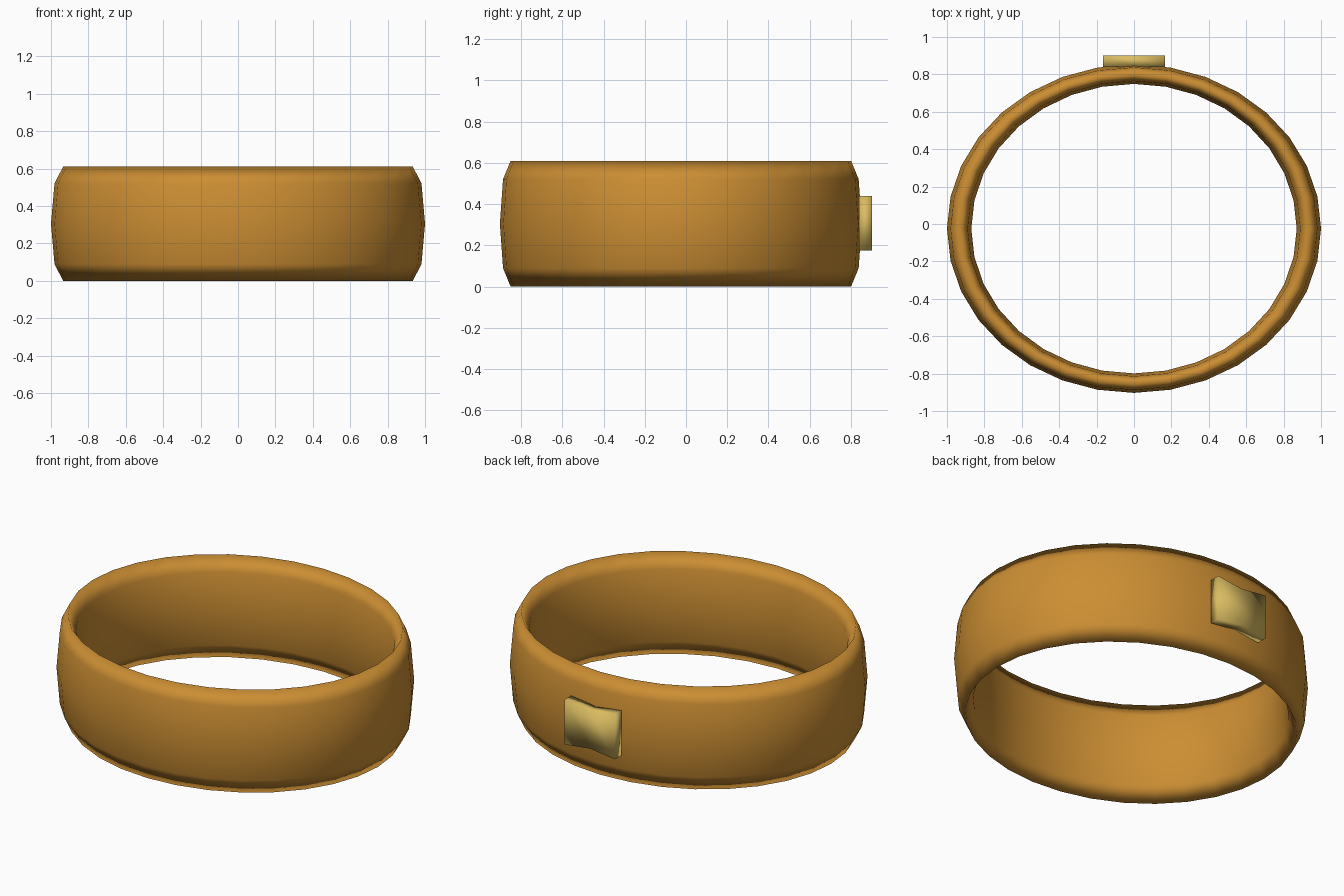
import bpy, bmesh, math

if "Cube" in bpy.data.objects:
    bpy.data.objects.remove(bpy.data.objects["Cube"])


def material(name, rgb):
    m = bpy.data.materials.new(name)
    m.diffuse_color = (*rgb, 1.0)
    m.use_nodes = True
    m.node_tree.nodes["Principled BSDF"].inputs["Base Color"].default_value = m.diffuse_color
    return m


def add_object(name, bm, mat):
    bmesh.ops.recalc_face_normals(bm, faces=bm.faces[:])
    for f in bm.faces:
        f.smooth = True
    mesh = bpy.data.meshes.new(name)
    bm.to_mesh(mesh)
    bm.free()
    mesh.materials.append(mat)
    ob = bpy.data.objects.new(name, mesh)
    bpy.context.collection.objects.link(ob)
    return ob


amber = material("amber_band", (0.60, 0.27, 0.033))
gold = material("pale_gold", (0.70, 0.50, 0.12))

# Band: octagonal cross-section stretched tall, swept round an oval
SEG, SIDES = 32, 8
bm = bmesh.new()
rings = []
for i in range(SEG):
    a = 2 * math.pi * i / SEG
    ring = []
    for j in range(SIDES):
        b = 2 * math.pi * j / SIDES
        r = 0.935 + 0.065 * math.cos(b)
        ry = 0.826 + 0.052 * math.cos(b)
        ring.append(bm.verts.new((r * math.cos(a), ry * math.sin(a) - 0.025,
                                  0.305 + 0.305 * math.sin(b))))
    rings.append(ring)
for i in range(SEG):
    p, q = rings[i], rings[(i + 1) % SEG]
    for j in range(SIDES):
        k = (j + 1) % SIDES
        bm.faces.new((p[j], q[j], q[k], p[k]))
add_object("band", bm, amber)

# Clasp plate: small block on the back, pinched at the middle of its height edges
bm = bmesh.new()
columns = []
for x, half in ((-0.165, 0.133), (0.0, 0.113), (0.165, 0.133)):
    columns.append([bm.verts.new((x, y, 0.307 + s * half))
                    for y, s in ((0.84, -1), (0.902, -1), (0.902, 1), (0.84, 1))])
for p, q in zip(columns, columns[1:]):
    for j in range(4):
        k = (j + 1) % 4
        bm.faces.new((p[j], q[j], q[k], p[k]))
bm.faces.new(columns[0])
bm.faces.new(columns[-1])
add_object("clasp_plate", bm, gold)
